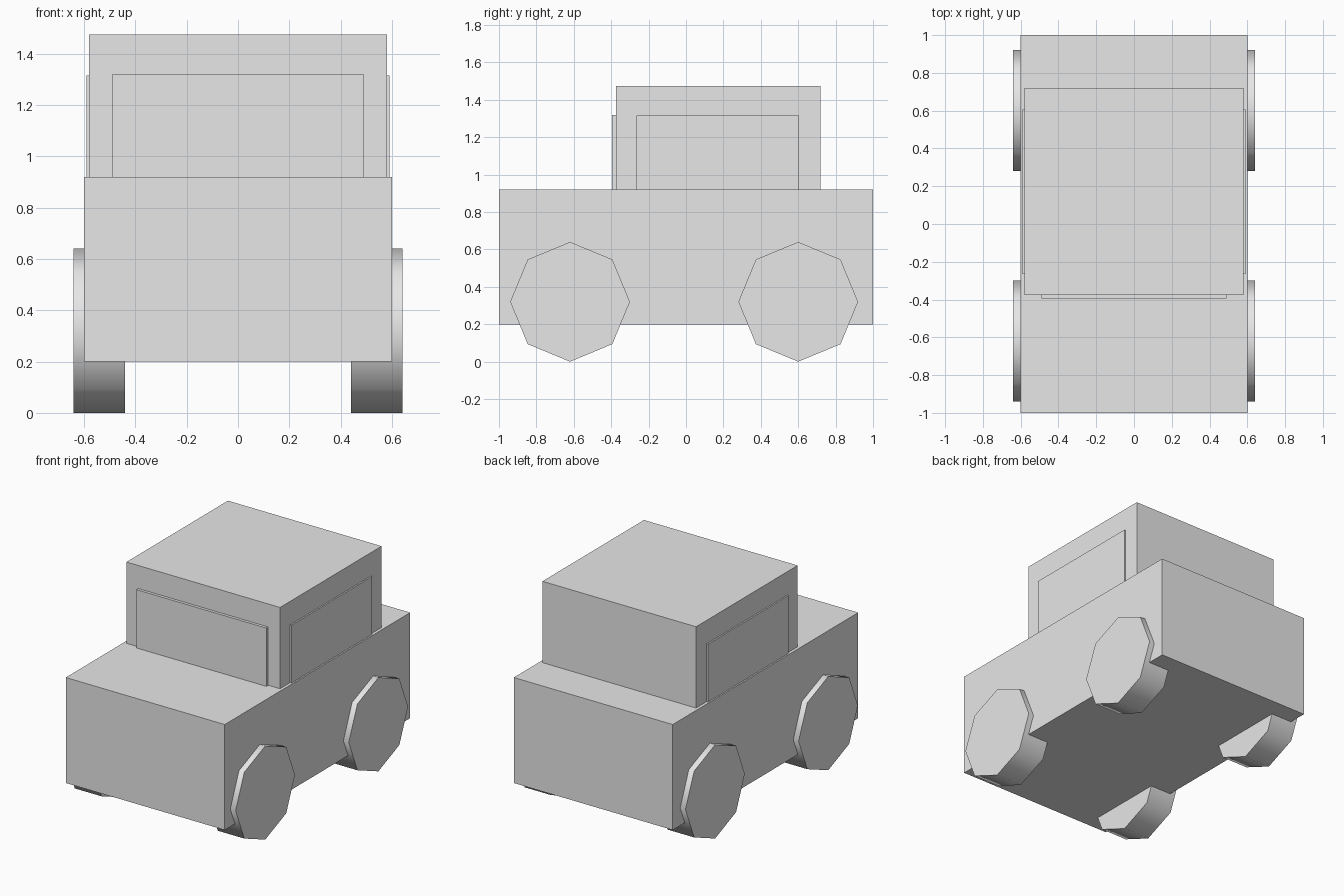
import bpy
import math

cube = bpy.data.objects.get("Cube")
if cube:
    bpy.data.objects.remove(cube, do_unlink=True)

# One plain grey for the whole model
GREY = (0.8, 0.8, 0.8, 1.0)
grey = bpy.data.materials.new("plain_grey")
grey.use_nodes = True
grey.diffuse_color = GREY
grey.node_tree.nodes["Principled BSDF"].inputs["Base Color"].default_value = GREY


def finish(name):
    obj = bpy.context.object
    obj.name = obj.data.name = name
    obj.data.materials.append(grey)
    return obj


def box(name, low, high):
    """Axis-aligned box between two corners."""
    centre = [(a + b) / 2 for a, b in zip(low, high)]
    bpy.ops.mesh.primitive_cube_add(size=1, location=centre)
    bpy.context.object.scale = [b - a for a, b in zip(low, high)]
    bpy.ops.object.transform_apply(location=False, rotation=False, scale=True)
    return finish(name)


def wheel(name, x, y):
    """Eight-sided wheel with a rounded tread and flat caps."""
    bpy.ops.mesh.primitive_cylinder_add(
        vertices=8, radius=0.32, depth=0.2, location=(x, y, 0.32),
        rotation=(0, math.pi / 2, 0))
    bpy.ops.object.shade_smooth_by_angle(angle=math.radians(60))
    return finish(name)


# Body and cabin
box("body", (-0.6, -1, 0.2), (0.6, 1, 0.92))
box("cabin", (-0.58, -0.375, 0.9), (0.58, 0.72, 1.475))

# Raised window panels
box("windshield", (-0.49, -0.395, 0.9), (0.49, -0.36, 1.318))
for side, s in (("left", 1), ("right", -1)):
    xs = sorted((s * 0.57, s * 0.59))
    box(side + "_window", (xs[0], -0.265, 0.9), (xs[1], 0.605, 1.315))

    # Wheels on this side
    for end, y in (("front", -0.62), ("rear", 0.6)):
        wheel(f"{end}_{side}_wheel", s * 0.54, y)
